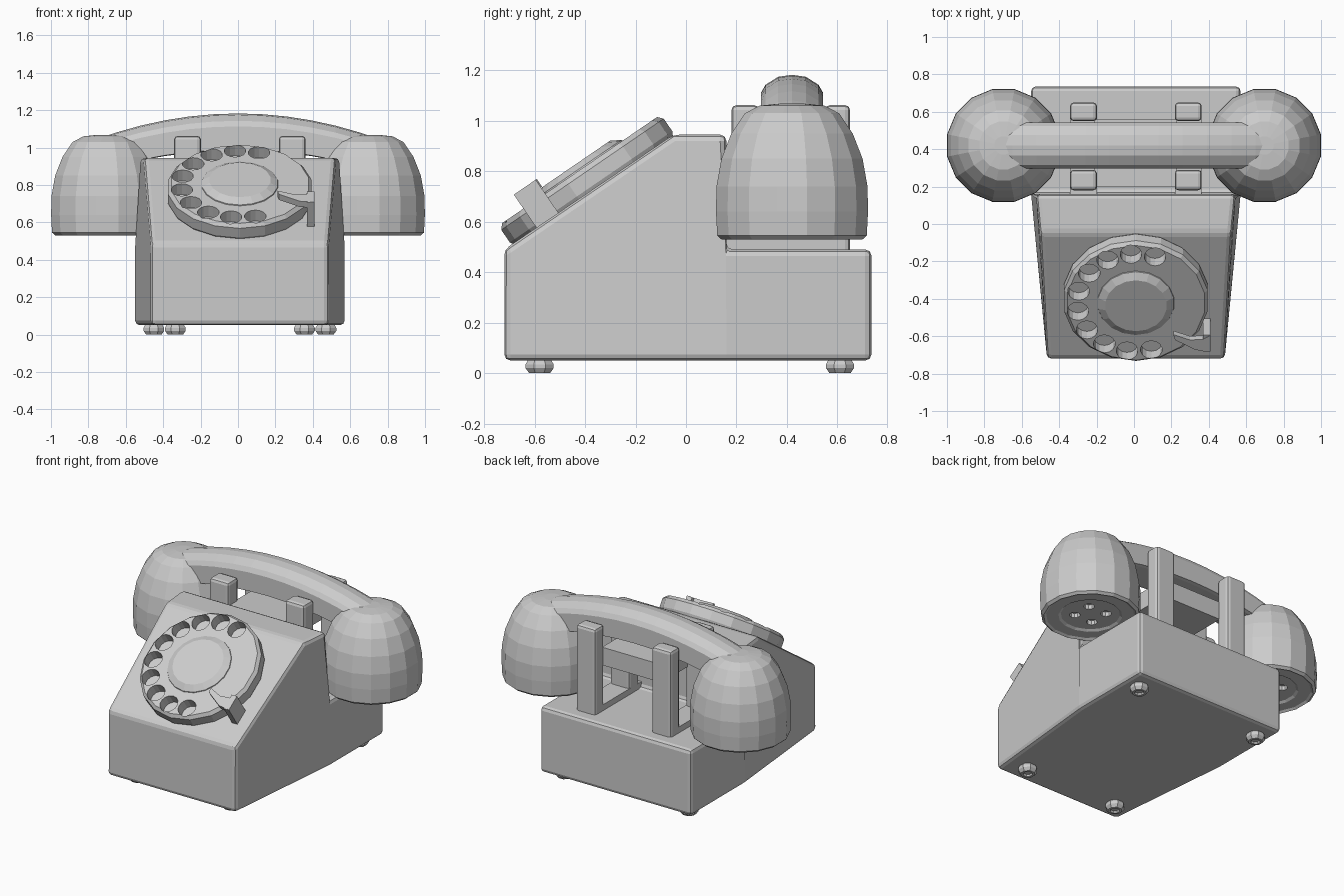
import bpy, bmesh, math
from mathutils import Matrix, Vector

cube = bpy.data.objects.get("Cube")
if cube:
    bpy.data.objects.remove(cube, do_unlink=True)

GREY = (0.6, 0.6, 0.6, 1)
mat = bpy.data.materials.new("plain grey")
mat.use_nodes = True
mat.diffuse_color = GREY
mat.node_tree.nodes["Principled BSDF"].inputs["Base Color"].default_value = GREY

CX = 0.01                                   # body centre line
SLOPE = Matrix.Translation((CX, -0.365, 0.722)) @ Matrix.Rotation(math.radians(34.4), 4, 'X')


def finish(name, bm, matrix=Matrix(), bevel=0, segments=2):
    bmesh.ops.remove_doubles(bm, verts=bm.verts, dist=1e-5)
    bmesh.ops.recalc_face_normals(bm, faces=bm.faces)
    bm.transform(matrix)
    mesh = bpy.data.meshes.new(name)
    bm.to_mesh(mesh)
    bm.free()
    mesh.materials.append(mat)
    ob = bpy.data.objects.new(name, mesh)
    bpy.context.collection.objects.link(ob)
    if bevel:
        mod = ob.modifiers.new("Bevel", 'BEVEL')
        mod.width, mod.segments = bevel, segments
        mod.limit_method, mod.angle_limit = 'ANGLE', math.radians(25)
    return ob


def skin(bm, rings, cap=True):
    """Join closed rings of points with quads, capping both ends."""
    loops = [[bm.verts.new(p) for p in ring] for ring in rings]
    n = len(loops[0])
    for a, b in zip(loops, loops[1:]):
        for i in range(n):
            j = (i + 1) % n
            bm.faces.new((a[i], a[j], b[j], b[i]))
    if cap:
        bm.faces.new(loops[0])
        bm.faces.new(loops[-1])


def lathe(bm, profile, sides, x=0, y=0, turn=0.5):
    angles = [2 * math.pi * (i + turn) / sides for i in range(sides)]
    skin(bm, [[(x + r * math.cos(a), y + r * math.sin(a), z) for a in angles]
              for r, z in profile])


def box(name, x, y, z, bevel=0, matrix=Matrix()):
    bm = bmesh.new()
    skin(bm, [[(x[0], y[0], h), (x[1], y[0], h), (x[1], y[1], h), (x[0], y[1], h)] for h in z])
    return finish(name, bm, matrix, bevel)


def cut_holes(ob, centres, radius, z, sides, matrix=Matrix()):
    bm = bmesh.new()
    for x, y in centres:
        lathe(bm, [(radius, z[0]), (radius, z[1])], sides, x, y)
    cutter = finish("hole_cutter", bm, matrix)
    cutter.hide_render = True
    mod = ob.modifiers.new("Holes", 'BOOLEAN')
    mod.operation, mod.solver, mod.object = 'DIFFERENCE', 'EXACT', cutter
    bpy.context.view_layer.objects.active = ob
    bpy.ops.object.modifier_apply(modifier=mod.name)
    bpy.data.objects.remove(cutter, do_unlink=True)


def polar(radius, degrees):
    a = math.radians(degrees)
    return radius * math.cos(a), radius * math.sin(a)


# Body: sloped front and low rear shelf, narrowing towards the front
def half_width(y, z):
    return 0.475 + 0.085 * min(1, (y + 0.72) / 0.88) - 0.06 * max(0, z - 0.49)


bm = bmesh.new()
points = [(-0.72, 0.05), (-0.72, 0.49), (-0.05, 0.945), (0.16, 0.945),
          (0.16, 0.49), (0.735, 0.49), (0.735, 0.05), (0.16, 0.05)]
sides = []
for s in (-1, 1):
    side = [bm.verts.new((CX + s * half_width(y, z), y, z)) for y, z in points]
    bm.faces.new(side[:5] + side[7:])
    bm.faces.new(side[4:])
    sides.append(side)
for i in range(len(points)):
    j = (i + 1) % len(points)
    bm.faces.new((sides[0][i], sides[0][j], sides[1][j], sides[1][i]))
finish("body", bm, bevel=0.035)

# Feet
for end, y, offset in (("front", -0.58, 0.345), ("back", 0.61, 0.46)):
    for s, label in ((-1, "right"), (1, "left")):
        bm = bmesh.new()
        lathe(bm, [(0.025, 0.012), (0.03, 0), (0.045, 0), (0.06, 0.02), (0.06, 0.035), (0.045, 0.06)],
              8, CX + s * offset, y)
        finish(f"{end}_{label}_foot", bm)

# Cradle: four posts, a shelf between them and low rails
for s, label in ((-1, "right"), (1, "left")):
    xs = sorted((CX + s * 0.208, CX + s * 0.352))
    box(f"front_{label}_cradle_post", xs, (0.18, 0.29), (0.45, 1.062), 0.02)
    box(f"back_{label}_cradle_post", xs, (0.55, 0.65), (0.45, 1.062), 0.02)
    box(f"{label}_cradle_rail", xs, (0.15, 0.6), (0.45, 0.53))
box("cradle_shelf", (CX - 0.22, CX + 0.22), (0.2, 0.56), (0.79, 0.91))

# Dial: finger wheel with ten holes and a raised centre
bm = bmesh.new()
lathe(bm, [(0.375, -0.01), (0.39, 0.02), (0.39, 0.08), (0.372, 0.1)], 18)
dial = finish("dial_wheel", bm, SLOPE)
cut_holes(dial, [polar(0.315, 71 + 23.8 * i) for i in range(10)], 0.058, (0.03, 0.2), 14, SLOPE)
bm = bmesh.new()
lathe(bm, [(0.21, 0.09), (0.205, 0.105), (0.165, 0.128)], 18)
finish("dial_centre", bm, SLOPE)

# Finger stop: hooked arm over the wheel and its bracket
bm = bmesh.new()
hook = [(0.2, -0.16), (0.29, -0.195), (0.36, -0.19), (0.4, -0.165),
        (0.4, -0.27), (0.32, -0.26), (0.21, -0.195)]
skin(bm, [[(x, y, h) for x, y in hook] for h in (0.13, 0.167)])
finish("finger_stop", bm, SLOPE)
box("finger_stop_bracket", (0.36, 0.4), (-0.27, -0.165), (-0.02, 0.165), matrix=SLOPE)

# Handset cups with a recessed, pierced underside
CY = 0.42
cup = [(0.18, 0.55), (0.195, 0.54), (0.27, 0.54), (0.285, 0.53), (0.302, 0.545), (0.307, 0.64),
       (0.305, 0.74), (0.285, 0.85), (0.245, 0.95), (0.19, 1.03), (0.13, 1.06), (0.05, 1.068)]
for s, label in ((-1, "right"), (1, "left")):
    bm = bmesh.new()
    lathe(bm, cup, 16, s * 0.698, CY)
    ob = finish(f"{label}_handset_cup", bm)
    holes = [polar(0.095, 45 + 90 * i) for i in range(4)]
    cut_holes(ob, [(s * 0.698 + x, CY + y) for x, y in holes], 0.033, (0.5, 0.58), 10)

# Handset grip: arched bar with rounded top
section = [(-0.122, 0.02), (-0.122, 0.65), (-0.105, 0.8), (-0.055, 0.96), (0, 1),
           (0.055, 0.96), (0.105, 0.8), (0.122, 0.65), (0.122, 0.02), (0.1, 0), (-0.1, 0)]
bm = bmesh.new()
rings = []
for i in range(13):
    x = 0.78 * (i / 6 - 1)
    top = 1.182 - 0.24 * x * x
    low = 0.985 - 0.2 * x * x
    taper = 1 if abs(x) < 0.66 else 0.75
    rings.append([(x, CY + y * taper, low + (top - low) * t) for y, t in section])
skin(bm, rings)
finish("handset_grip", bm)
